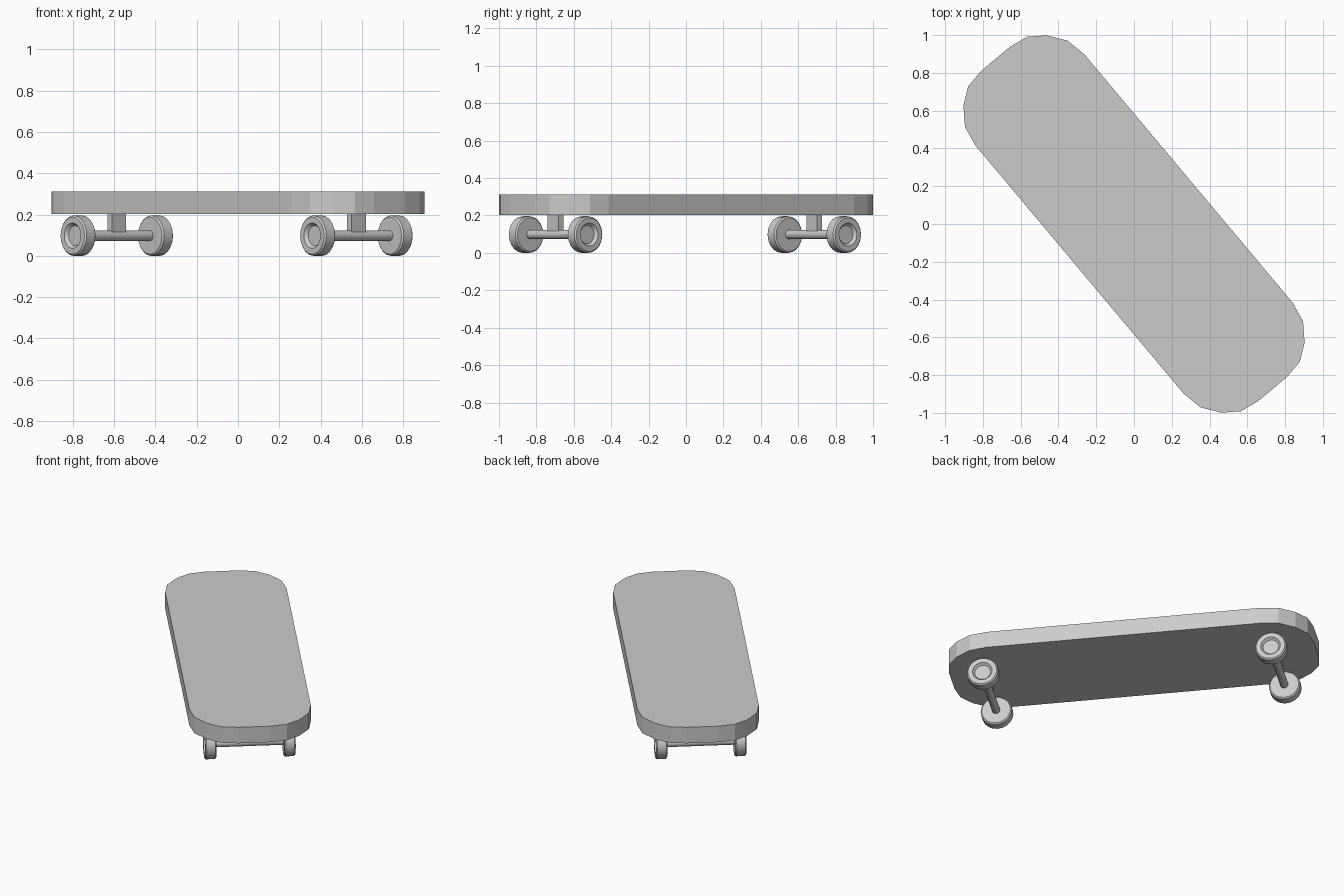
import bpy, bmesh
from math import radians, pi, cos, sin
from mathutils import Matrix

cube = bpy.data.objects.get("Cube")
if cube:
    bpy.data.objects.remove(cube, do_unlink=True)

# One plain grey for every part
grey = bpy.data.materials.new("plain_grey")
grey.use_nodes = True
colour = (0.6, 0.6, 0.6, 1)
grey.diffuse_color = colour
grey.node_tree.nodes["Principled BSDF"].inputs["Base Color"].default_value = colour

# The board lies diagonally, its length along local x
TURN = Matrix.Rotation(radians(-50), 4, 'Z')
TRUCK_X, TRUCK_Y, AXLE_Z, WHEEL_Y = 0.903, -0.009, 0.098, 0.245


def finish(name, bm, place=Matrix(), smooth=False):
    bmesh.ops.recalc_face_normals(bm, faces=bm.faces)
    mesh = bpy.data.meshes.new(name)
    bm.to_mesh(mesh)
    bm.free()
    mesh.materials.append(grey)
    obj = bpy.data.objects.new(name, mesh)
    bpy.context.collection.objects.link(obj)
    obj.matrix_world = TURN @ place
    if smooth:
        bpy.ops.object.select_all(action='DESELECT')
        obj.select_set(True)
        bpy.context.view_layer.objects.active = obj
        bpy.ops.object.shade_smooth_by_angle(angle=radians(30))


def loft(loops):
    """Join equal loops of points into one closed solid."""
    bm = bmesh.new()
    rings = [[bm.verts.new(p) for p in loop] for loop in loops]
    for a, b in zip(rings, rings[1:]):
        for i in range(len(a)):
            j = (i + 1) % len(a)
            bm.faces.new((a[i], a[j], b[j], b[i]))
    bm.faces.new(rings[0])
    bm.faces.new(rings[-1])
    return bm


def lathe(name, profile, place, sides):
    """Spin (radius, y) points round the local y axis."""
    angles = [2 * pi * i / sides for i in range(sides)]
    bm = loft([[(r * cos(a), y, r * sin(a)) for a in angles] for r, y in profile])
    finish(name, bm, place, smooth=True)


# Deck: a quarter outline mirrored both ways, then given its thickness
quarter = [(0.858, 0.376), (0.969, 0.355), (1.062, 0.288), (1.123, 0.204), (1.141, 0.098)]
half = quarter + [(x, -y) for x, y in reversed(quarter)]
outline = half + [(-x, -y) for x, y in half]
finish("deck", loft([[(x, y, z) for x, y in outline] for z in (0.203, 0.312)]))

# Wheel section: plain inner side, bevelled tread, dished outer side
wheel = [(0.09, -0.035), (0.098, -0.027), (0.098, 0.027), (0.09, 0.035),
         (0.062, 0.035), (0.049, 0.018)]
axle = [(0.025, -WHEEL_Y), (0.025, WHEEL_Y)]

for end, sx in (("front", 1), ("back", -1)):
    hub = Matrix.Translation((sx * TRUCK_X, TRUCK_Y, AXLE_Z))
    lathe(end + "_axle", axle, hub, 16)

    # Post joining axle to deck
    bm = bmesh.new()
    bmesh.ops.create_cube(bm, size=1, matrix=Matrix.Diagonal((0.035, 0.09, 0.1, 1)))
    finish(end + "_post", bm, hub @ Matrix.Translation((0, 0, 0.06)))

    for side, sy in (("left", 1), ("right", -1)):
        lathe(f"{end}_{side}_wheel", [(r, y * sy) for r, y in wheel],
              hub @ Matrix.Translation((0, sy * WHEEL_Y, 0)), 20)
